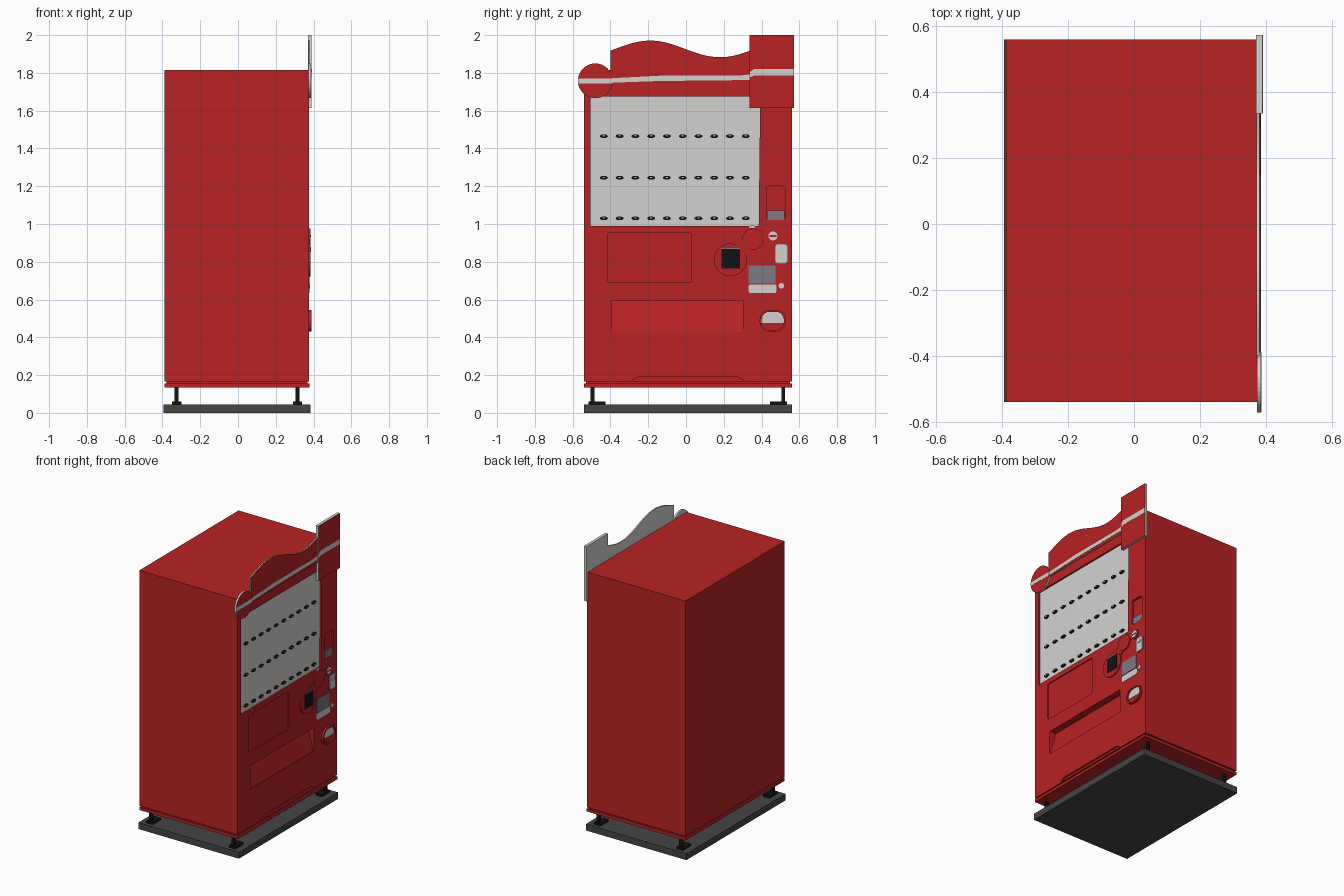
import bpy, bmesh, math
from mathutils import Vector

cube = bpy.data.objects.get("Cube")
if cube:
    bpy.data.objects.remove(cube, do_unlink=True)


def material(name, r, g, b):
    m = bpy.data.materials.new(name)
    m.use_nodes = True
    m.diffuse_color = (r, g, b, 1)
    m.node_tree.nodes["Principled BSDF"].inputs["Base Color"].default_value = (r, g, b, 1)
    return m


RED = material("red", 0.48, 0.016, 0.018)
PALE = material("pale grey", 0.66, 0.65, 0.63)
CRIMSON = material("crimson", 0.30, 0.004, 0.018)
GREY = material("mid grey", 0.21, 0.19, 0.23)
DARK = material("dark grey", 0.06, 0.06, 0.06)
BLACK = material("black", 0.006, 0.006, 0.006)
FACE = 0.375  # x of the cabinet's service face


def slab(name, pts, x0, x1, mat, edge=None):
    """Extrude a (y, z) outline along x; edge colours everything but the +x face."""
    bm = bmesh.new()
    back = [bm.verts.new((x0, y, z)) for y, z in pts]
    front = [bm.verts.new((x1, y, z)) for y, z in pts]
    bm.faces.new(back)
    bm.faces.new(front)
    for i in range(len(pts)):
        j = (i + 1) % len(pts)
        bm.faces.new((back[i], back[j], front[j], front[i]))
    bmesh.ops.recalc_face_normals(bm, faces=bm.faces)
    for f in bm.faces:
        f.material_index = 1 if edge and f.normal.x < 0.9 else 0
    me = bpy.data.meshes.new(name)
    bm.to_mesh(me)
    bm.free()
    for m in (mat, edge):
        if m:
            me.materials.append(m)
    ob = bpy.data.objects.new(name, me)
    bpy.context.collection.objects.link(ob)
    return ob


def rect(y0, y1, z0, z1, r=0.0):
    if not r:
        return [(y0, z0), (y1, z0), (y1, z1), (y0, z1)]
    pts = []
    for k, (y, z) in enumerate(((y1 - r, z1 - r), (y0 + r, z1 - r), (y0 + r, z0 + r), (y1 - r, z0 + r))):
        for s in range(6):
            a = math.pi / 2 * (k + s / 5)
            pts.append((y + r * math.cos(a), z + r * math.sin(a)))
    return pts


def oval(y, z, ry, rz=None, n=32):
    rz = rz or ry
    return [(y + ry * math.cos(2 * math.pi * i / n), z + rz * math.sin(2 * math.pi * i / n)) for i in range(n)]


def carve(ob, cutter):
    mod = ob.modifiers.new("cut", "BOOLEAN")
    mod.operation, mod.solver, mod.object = "DIFFERENCE", "EXACT", cutter
    bpy.context.view_layer.objects.active = ob
    bpy.ops.object.modifier_apply(modifier=mod.name)
    bpy.data.objects.remove(cutter, do_unlink=True)


# Painted swoosh and the darker strip beside it
SWOOSH = [(-0.50, 0.99), (-0.445, 0.35), (-0.445, 0.10), (-0.02, 0.10), (-0.27, 0.60), (-0.45, 0.84), (-0.455, 0.99)]
STRIP = [(-0.56, 0.10), (-0.445, 0.10), (-0.445, 0.35), (-0.50, 0.99), (-0.507, 1.18), (-0.56, 1.18)]


def inside(pts, y, z):
    hit = False
    for (ya, za), (yb, zb) in zip(pts, pts[1:] + pts[:1]):
        if (za > z) != (zb > z) and y < ya + (z - za) * (yb - ya) / (zb - za):
            hit = not hit
    return hit


def paint(ob):
    """Cut the service face along the painted outlines and colour the pieces."""
    bm = bmesh.new()
    bm.from_mesh(ob.data)
    bmesh.ops.triangulate(bm, faces=bm.faces)
    for pts in (SWOOSH, STRIP):
        for (ya, za), (yb, zb) in zip(pts, pts[1:] + pts[:1]):
            faces = [f for f in bm.faces if f.normal.x > 0.3]
            geom = faces + list({e for f in faces for e in f.edges}) + list({v for f in faces for v in f.verts})
            bmesh.ops.bisect_plane(bm, geom=geom, plane_co=(0, ya, za), plane_no=Vector((0, zb - za, ya - yb)))
    for f in bm.faces:
        c = f.calc_center_median()
        f.material_index = 0
        if f.normal.x > 0.3:
            f.material_index = 1 if inside(SWOOSH, c.y, c.z) else 2 if inside(STRIP, c.y, c.z) else 0
    bm.to_mesh(ob.data)
    bm.free()
    ob.data.materials.clear()
    for m in (RED, PALE, CRIMSON):
        ob.data.materials.append(m)


# Cabinet with its recesses
cabinet = slab("cabinet", rect(-0.54, 0.56, 0.165, 1.815), -0.388, FACE, RED)
window = [(-0.505, 0.99), (0.385, 0.99), (0.393, 1.675), (-0.505, 1.675)]
for outline, depth in ((window, 0.015),
                       (rect(-0.415, 0.03, 0.69, 0.955, 0.015), 0.008),
                       (rect(0.425, 0.525, 1.02, 1.20, 0.018), 0.015),
                       ([(-0.29, 0.17), (0.31, 0.17), (0.27, 0.192), (-0.25, 0.192)], 0.012)):
    carve(cabinet, slab("recess_cutter", outline, FACE - depth, FACE + 0.1, RED))

# Delivery slot: a wedge deepest at its top
wedge = slab("slot_cutter", rect(-0.395, 0.305, 0.43, 0.595), FACE - 0.05, FACE + 0.05, RED)
for v in wedge.data.vertices:
    if v.co.x < FACE and v.co.z < 0.5:
        v.co.x = FACE - 0.004
carve(cabinet, wedge)
paint(cabinet)

# Skirt, the joint above it, and the floor slab
skirt = slab("skirt", rect(-0.54, 0.56, 0.135, 0.155), -0.388, FACE + 0.003, RED)
paint(skirt)
slab("skirt_joint", rect(-0.53, 0.55, 0.15, 0.17), -0.378, FACE - 0.008, RED)
slab("floor_slab", rect(-0.54, 0.56, 0, 0.045), -0.395, 0.385, DARK)

# Four feet
for x in (-0.325, 0.315):
    for y, inward in ((-0.495, 1), (0.515, -1)):
        slab("leg_post", rect(y - 0.01, y + 0.01, 0.05, 0.14), x - 0.01, x + 0.01, BLACK)
        ends = sorted((y - 0.02 * inward, y + 0.07 * inward))
        slab("leg_foot", rect(*ends, 0.045, 0.06), x - 0.025, x + 0.025, BLACK)

# Display panel and its selection buttons
slab("display_panel", window, FACE - 0.016, FACE - 0.012, PALE)
for z in (1.03, 1.245, 1.465):
    for i in range(10):
        y = -0.435 + i * 0.0835
        slab("select_button", oval(y, z, 0.021, 0.010, 16), FACE - 0.012, FACE - 0.002, BLACK)
        slab("button_light", oval(y, z + 0.002, 0.007, 0.003, 8), FACE - 0.002, FACE - 0.001, PALE)

# Header sign: round end, wavy crest and tall box, pale on the back and edges
wave = [(-0.40, 1.74), (0.335, 1.74)]
for i in range(33):
    y = 0.335 - 0.735 * i / 32
    wave.append((y, 1.927 + 0.044 * math.cos(math.pi * (y + 0.19) / 0.37)))
slab("sign_crest", wave, FACE - 0.003, 0.381, RED, PALE)
slab("sign_disc", oval(-0.48, 1.758, 0.092, n=40), FACE - 0.002, 0.386, RED, PALE)
slab("sign_box", rect(0.335, 0.573, 1.615, 2.0), FACE - 0.005, 0.390, RED, PALE)
slab("disc_stripe", rect(-0.571, -0.389, 1.745, 1.771), 0.385, 0.387, PALE)
slab("crest_stripe", [(-0.39, 1.748), (-0.14, 1.757), (0.335, 1.762), (0.335, 1.792),
                      (0.28, 1.785), (-0.14, 1.785), (-0.39, 1.772)], 0.380, 0.3825, PALE)
slab("box_stripe", [(0.335, 1.775), (0.36, 1.785), (0.573, 1.785), (0.573, 1.82),
                    (0.36, 1.82), (0.335, 1.805)], 0.389, 0.391, PALE)

# Note slot on the right-hand column
slab("note_slot_plate", rect(0.428, 0.522, 1.022, 1.072), FACE - 0.016, FACE - 0.006, GREY)

# Coin unit: linked round bosses with a reader and coin slot
for y, z, r, top in ((0.235, 0.81, 0.087, 0.008), (0.355, 0.92, 0.057, 0.009), (0.46, 0.937, 0.034, 0.007)):
    slab("coin_boss", oval(y, z, r), FACE - 0.003, FACE + top, RED)
slab("coin_neck", [(0.26, 0.89), (0.315, 0.84), (0.36, 0.88), (0.32, 0.93)], FACE - 0.003, FACE + 0.006, RED)
slab("coin_bridge", rect(0.37, 0.46, 0.915, 0.955), FACE - 0.003, FACE + 0.005, RED)
slab("card_reader", rect(0.188, 0.285, 0.765, 0.868), FACE, FACE + 0.010, BLACK)
slab("reader_trim", rect(0.188, 0.285, 0.868, 0.872), FACE, FACE + 0.010, GREY)
slab("coin_slot_face", oval(0.46, 0.937, 0.024, n=24), FACE, FACE + 0.010, PALE)
slab("coin_slot", rect(0.442, 0.478, 0.932, 0.941), FACE, FACE + 0.011, RED)
slab("indicator", oval(0.35, 0.985, 0.018, 0.007, 16), FACE - 0.002, FACE + 0.002, PALE)

# Return lever plate
slab("lever_rim", rect(0.470, 0.540, 0.790, 0.895, 0.018), FACE - 0.002, FACE + 0.004, GREY)
slab("lever_plate", rect(0.474, 0.536, 0.794, 0.891, 0.015), FACE, FACE + 0.007, PALE)
slab("lever_knob", oval(0.505, 0.865, 0.018, 0.012, 20), FACE, FACE + 0.012, PALE)

# Price readout with its label and button
slab("readout", rect(0.332, 0.474, 0.685, 0.780), FACE - 0.002, FACE + 0.004, GREY)
slab("readout_label", rect(0.332, 0.478, 0.635, 0.680, 0.008), FACE - 0.002, FACE + 0.003, PALE)
slab("readout_button", oval(0.505, 0.673, 0.015, n=16), FACE - 0.002, FACE + 0.006, PALE)

# Change cup: a raised rim around a pale upper pocket
cup = slab("change_cup", rect(0.390, 0.528, 0.430, 0.545, 0.05), FACE - 0.002, 0.390, RED)
carve(cup, slab("cup_cutter", rect(0.400, 0.518, 0.440, 0.535, 0.042), FACE + 0.004, 0.45, RED))
slab("cup_pocket", [p for p in rect(0.400, 0.518, 0.440, 0.535, 0.042) if p[1] > 0.485]
     + [(0.400, 0.477), (0.518, 0.477)], FACE + 0.001, FACE + 0.006, PALE)
